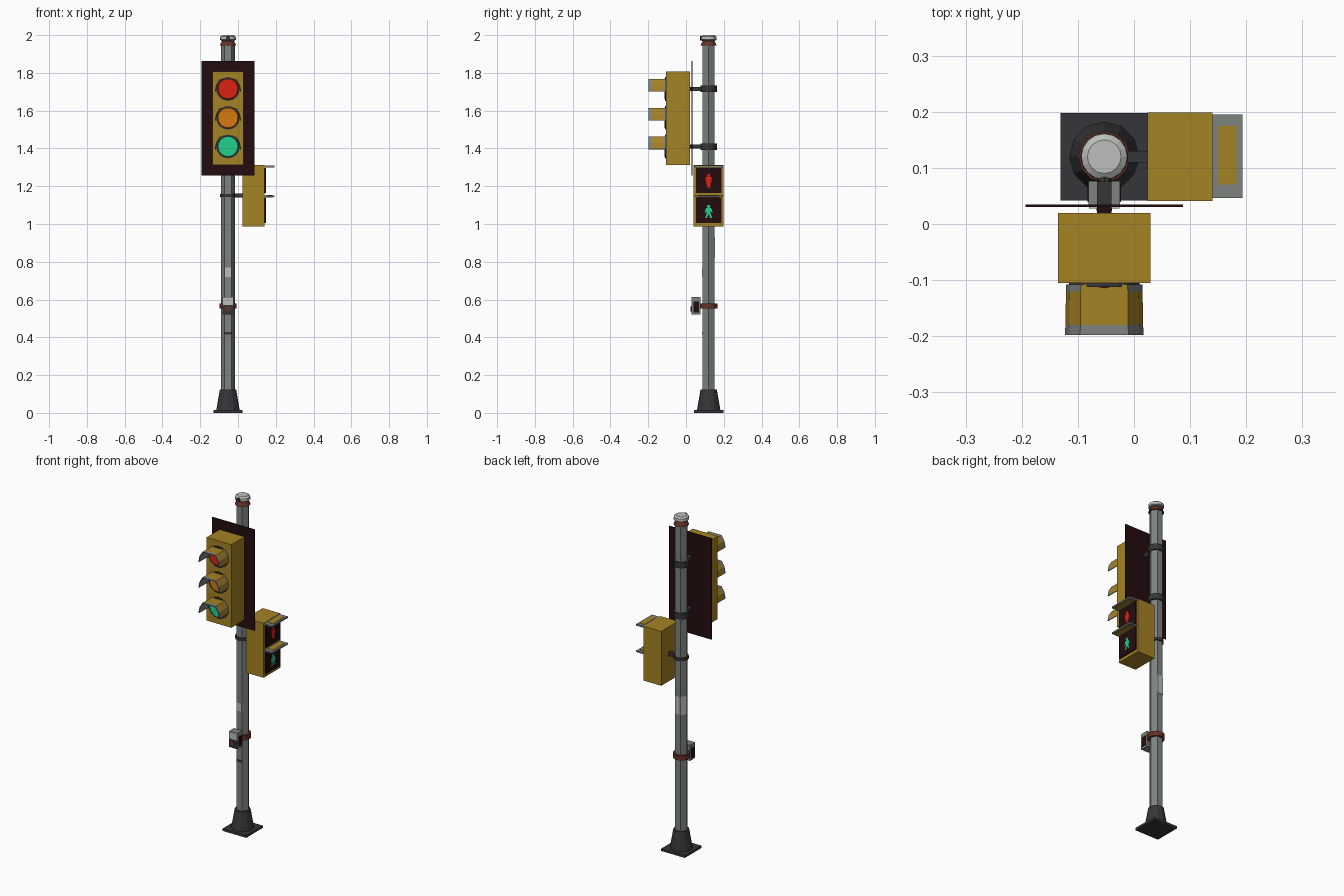
import bpy, bmesh, math
from mathutils import Matrix, Vector

if "Cube" in bpy.data.objects:
    bpy.data.objects.remove(bpy.data.objects["Cube"])


def material(name, r, g, b):
    m = bpy.data.materials.new(name)
    m.diffuse_color = [(c / 255 / 12.92 if c < 11 else ((c / 255 + .055) / 1.055) ** 2.4) for c in (r, g, b)] + [1]
    m.use_nodes = True
    m.node_tree.nodes["Principled BSDF"].inputs["Base Color"].default_value = m.diffuse_color
    return m


YELLOW = material("signal yellow", 165, 130, 35)
MAROON = material("dark maroon", 36, 12, 14)
STEEL = material("pole grey", 125, 131, 128)
DARK = material("dark iron", 54, 54, 57)
LIGHT = material("pale grey", 188, 191, 188)
RUST = material("rust brown", 100, 50, 38)
RED = material("red light", 218, 34, 18)
AMBER = material("amber light", 214, 122, 14)
GREEN = material("green light", 36, 208, 140)

PX, PY, PR = -0.053, 0.12, 0.037      # pole centre and radius


def finish(name, bm, *mats):
    me = bpy.data.meshes.new(name)
    bm.to_mesh(me)
    bm.free()
    ob = bpy.data.objects.new(name, me)
    bpy.context.collection.objects.link(ob)
    for m in mats:
        me.materials.append(m)
    return ob


def box(name, mat, x0, x1, y0, y1, z0, z1):
    bm = bmesh.new()
    bmesh.ops.create_cube(bm, size=1)
    for v in bm.verts:
        v.co = ((x0 + x1) / 2 + v.co.x * (x1 - x0), (y0 + y1) / 2 + v.co.y * (y1 - y0),
                (z0 + z1) / 2 + v.co.z * (z1 - z0))
    return finish(name, bm, mat)


def tube(name, mat, start, axis, length, r0, r1=None, sides=12):
    """Cylinder or cone from start along axis."""
    bm = bmesh.new()
    bmesh.ops.create_cone(bm, cap_ends=True, segments=sides, radius1=r0,
                          radius2=r0 if r1 is None else r1, depth=length)
    a = Vector(axis)
    if a.z:
        rot = Matrix.Rotation(math.pi / 2 if sides == 6 else 0, 4, 'Z')
    else:
        rot = a.to_track_quat('Z', 'Y').to_matrix().to_4x4()
    bm.transform(Matrix.Translation(Vector(start) + a * length / 2) @ rot)
    return finish(name, bm, mat)


def upright(name, mat, z0, z1, r0, r1=None, sides=12):
    return tube(name, mat, (PX, PY, z0), (0, 0, 1), z1 - z0, r0, r1, sides)


# Base and pole
box("base_plate", DARK, PX - .078, PX + .078, PY - .078, PY + .078, 0, .014)
upright("base_cone", DARK, .014, .125, .062, .043)
upright("pole", STEEL, .1, 1.95, PR, sides=6)

# Pole top: collar and round cap with a small sensor
upright("cap_collar", RUST, 1.945, 1.972, .043, .03)
upright("cap_rim", STEEL, 1.97, 1.976, .034, .042, 16)
upright("cap_body", LIGHT, 1.976, 1.992, .042, .041, 16)
upright("cap_top", LIGHT, 1.992, 2.0, .041, .03, 16)
tube("cap_sensor", DARK, (PX, PY - .036, 1.984), (0, -1, 0), .009, .012, sides=8)

# Stickers on the pole faces (angle of the face, height range)
for i, (ang, z0, z1) in enumerate([(-90, .72, .77), (90, .82, .93), (150, .82, .93)]):
    ob = box(f"sticker_{i}", LIGHT, -.001, .002, -.0165, .0165, z0, z1)
    ob.data.transform(Matrix.Translation((PX, PY, 0)) @ Matrix.Rotation(math.radians(ang), 4, 'Z')
                      @ Matrix.Translation((PR * .866, 0, 0)))
box("pole_mark", DARK, PX - .018, PX + .018, PY - PR * .866 - .002, PY - PR * .866 + .001, .415, .428)

# Vehicle signal housing and backplate
box("signal_housing", YELLOW, PX - .082, PX + .082, -.105, .02, 1.312, 1.808)
box("backplate", MAROON, PX - .14, PX + .14, .03, .035, 1.258, 1.862)

# Clamps and arms holding the signal
for n, z in (("upper", 1.715), ("lower", 1.41)):
    upright(n + "_clamp", DARK, z - .017, z + .017, .043)
    box(n + "_arm", DARK, PX - .013, PX + .013, .034, .085, z - .01, z + .01)
    box(n + "_spacer", MAROON, PX - .013, PX + .013, .018, .031, z - .01, z + .01)


def visor(name, z):
    """Faceted hood, yellow outside, grey inside and along the front rim."""
    half = [(.070, -.014), (.063, .022), (.043, .053)]
    prof = [(-x, h) for x, h in half] + [(x, h) for x, h in reversed(half)]
    bm = bmesh.new()
    rows = [[bm.verts.new((PX + x * s, y, z + h)) for x, h in prof]
            for y, s in ((-.108, .97), (-.12, .975), (-.18, .99), (-.198, 1))]
    for r in range(3):
        for i in range(len(prof) - 1):
            f = bm.faces.new((rows[r][i], rows[r + 1][i], rows[r + 1][i + 1], rows[r][i + 1]))
            top = i == 2
            f.material_index = 1 if r == 2 or (r == 0 and not top) else 0
    ob = finish(name, bm, YELLOW, STEEL)
    m = ob.modifiers.new("thickness", 'SOLIDIFY')
    m.thickness, m.offset = .004, -1
    m.material_offset = m.material_offset_rim = 1


# Lamps
for n, z, mat in (("red", 1.715, RED), ("amber", 1.562, AMBER), ("green", 1.41, GREEN)):
    tube(n + "_lamp_ring", DARK, (PX, -.104, z), (0, -1, 0), .008, .063, sides=16)
    tube(n + "_lens", mat, (PX, -.111, z), (0, -1, 0), .004, .056, .052, sides=20)
    visor(n + "_visor", z)

# Pedestrian signal facing +x
box("walk_housing", YELLOW, .024, .14, .041, .199, .987, 1.312)
box("walk_arm", DARK, PX, .026, .11, .13, 1.14, 1.162)
upright("walk_clamp", DARK, 1.142, 1.16, .041)
for n, z in (("upper", 1.23), ("lower", 1.072)):
    box(n + "_walk_panel", MAROON, .138, .147, .053, .187, z - .067, z + .067)
    box(n + "_walk_visor", STEEL, .138, .193, .046, .195, z + .07, z + .079)
    box(n + "_visor_patch", YELLOW, .15, .183, .07, .175, z + .079, z + .081)
    box(n + "_visor_underside", YELLOW, .149, .185, .06, .181, z + .068, z + .07)


def figure(name, mat, z, parts):
    """Small lit person: round head plus quads given as (y, half_top, half_bottom, z_top, z_bottom, shift)."""
    tube(name + "_head", mat, (.146, PY, z + .026), (1, 0, 0), .003, .009, sides=8)
    bm = bmesh.new()
    for y, ht, hb, zt, zb, shift in parts:
        c = [(PY + y - ht, z + zt), (PY + y + shift - hb, z + zb),
             (PY + y + shift + hb, z + zb), (PY + y + ht, z + zt)]
        f = bm.faces.new([bm.verts.new((.149, a, b)) for a, b in c])
        if f.calc_area() > 0:
            ext = bmesh.ops.extrude_face_region(bm, geom=[f])
            for v in ext["geom"]:
                if isinstance(v, bmesh.types.BMVert):
                    v.co.x -= .003
    bmesh.ops.recalc_face_normals(bm, faces=bm.faces)
    finish(name + "_body", bm, mat)


figure("stop_figure", RED, 1.23, [(0, .017, .014, .018, -.01, 0), (0, .011, .009, -.01, -.036, 0)])
figure("go_figure", GREEN, 1.067, [(0, .013, .01, .018, -.008, 0),
                                   (-.004, .006, .005, -.008, -.034, -.009),
                                   (.004, .006, .005, -.008, -.034, .009),
                                   (-.012, .003, .004, .014, -.006, -.006),
                                   (.012, .003, .004, .014, -.006, .006)])

# Push button box and its strap
upright("button_strap", RUST, .552, .58, .046)
box("button_bracket", RUST, PX - .013, PX + .013, .07, .09, .555, .577)
box("button_box", STEEL, PX - .028, PX + .028, .032, .077, .52, .614)
box("button_label", LIGHT, PX - .027, PX + .027, .028, .033, .572, .613)
box("button_face", DARK, PX - .027, PX + .027, .028, .033, .521, .572)
tube("push_button", RUST, (PX, .029, .55), (0, -1, 0), .006, .014)
for s, n in ((-1, "left"), (1, "right")):
    xs = sorted((PX + s * .026, PX + s * .03))
    box(n + "_button_side", MAROON, *xs, .039, .07, .532, .59)
